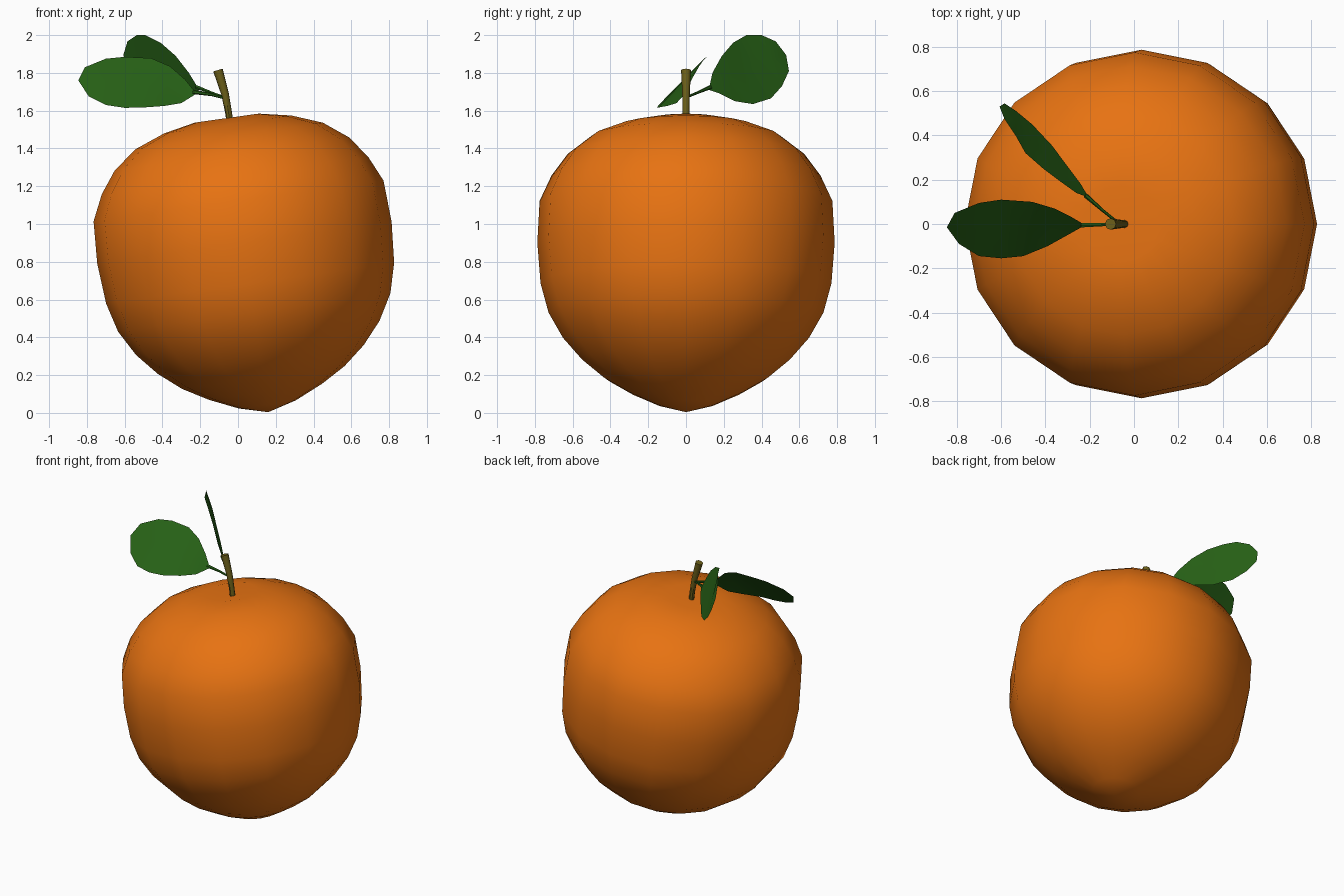
import bpy, bmesh, math
from mathutils import Matrix, Vector

if "Cube" in bpy.data.objects:
    bpy.data.objects.remove(bpy.data.objects["Cube"])


def material(name, rgb):
    m = bpy.data.materials.new(name)
    m.diffuse_color = (*rgb, 1)
    m.use_nodes = True
    m.node_tree.nodes["Principled BSDF"].inputs["Base Color"].default_value = m.diffuse_color
    return m


ORANGE = material("orange_peel", (0.80, 0.17, 0.006))
GREEN = material("leaf_green", (0.02, 0.12, 0.008))
BROWN = material("stem_olive", (0.15, 0.115, 0.01))


def finish(name, bm, mat, angle=60):
    me = bpy.data.meshes.new(name)
    bm.to_mesh(me)
    bm.free()
    ob = bpy.data.objects.new(name, me)
    bpy.context.collection.objects.link(ob)
    me.materials.append(mat)
    bpy.ops.object.select_all(action='DESELECT')
    ob.select_set(True)
    bpy.context.view_layer.objects.active = ob
    bpy.ops.object.shade_smooth_by_angle(angle=math.radians(angle))
    return ob


def skin(bm, rings):
    for a, b in zip(rings, rings[1:]):
        n = len(a)
        for i in range(n):
            j = (i + 1) % n
            bm.faces.new((a[i], a[j], b[j], b[i]))


def fruit(name, profile, bottom, top, foot, tilt, sides=16):
    """Lathe a (radius, height) profile between two poles, then lean it."""
    bm = bmesh.new()
    rings = [[bm.verts.new((r * math.cos(2 * math.pi * i / sides),
                            r * math.sin(2 * math.pi * i / sides), h))
              for i in range(sides)] for r, h in profile]
    skin(bm, rings)
    lo, hi = bm.verts.new((0, 0, bottom)), bm.verts.new((0, 0, top))
    for i in range(sides):
        j = (i + 1) % sides
        bm.faces.new((lo, rings[0][j], rings[0][i]))
        bm.faces.new((hi, rings[-1][i], rings[-1][j]))
    bm.transform(Matrix.Translation(foot) @ Matrix.Rotation(tilt, 4, 'Y'))
    return finish(name, bm, ORANGE)


def tube(name, path, radii, mat, sides=8):
    """Tapered, capped tube along a few points."""
    pts = [Vector(p) for p in path]
    bm = bmesh.new()
    rings = []
    for k, (p, r) in enumerate(zip(pts, radii)):
        d = pts[min(k + 1, len(pts) - 1)] - pts[max(k - 1, 0)]
        q = Vector((0, 0, 1)).rotation_difference(d)
        rings.append([bm.verts.new(p + q @ Vector((
            r * math.cos(2 * math.pi * i / sides),
            r * math.sin(2 * math.pi * i / sides), 0))) for i in range(sides)])
    skin(bm, rings)
    bm.faces.new(rings[0][::-1])
    bm.faces.new(rings[-1])
    return finish(name, bm, mat, 45)


def leaf(name, base, edge_a, edge_b, tip):
    """Blade skinned between two edges with a midrib in between."""
    bm = bmesh.new()
    rows = []
    for a, b in zip(edge_a, edge_b):
        a, b = Vector(a), Vector(b)
        rows.append([bm.verts.new(p) for p in (a, (a + b) / 2, b)])
    for r, s in zip(rows, rows[1:]):
        for k in range(2):
            bm.faces.new((r[k], r[k + 1], s[k + 1], s[k]))
    v0, v1 = bm.verts.new(base), bm.verts.new(tip)
    for k in range(2):
        bm.faces.new((v0, rows[0][k + 1], rows[0][k]))
        bm.faces.new((v1, rows[-1][k], rows[-1][k + 1]))
    return finish(name, bm, GREEN)


# Fruit body, leaning to the left, with a shallow dimple at the stem
fruit("fruit_body",
      [(0.152, 0.041), (0.303, 0.109), (0.434, 0.185), (0.55, 0.281),
       (0.651, 0.397), (0.728, 0.533), (0.77, 0.689), (0.787, 0.906),
       (0.775, 1.129), (0.712, 1.265), (0.626, 1.381), (0.50, 1.477),
       (0.34, 1.538), (0.17, 1.572)],
      0.0, 1.545, (0.16, 0, 0.004), math.radians(-8))

# Stem
tube("stem", [(-0.042, 0, 1.53), (-0.05, 0, 1.59), (-0.068, 0, 1.686),
              (-0.106, 0, 1.815)], [0.018, 0.018, 0.02, 0.026], BROWN)

# Leaf stalks
tube("left_leaf_stalk", [(-0.065, 0, 1.665), (-0.14, -0.003, 1.685),
                         (-0.24, -0.005, 1.70)], [0.007, 0.008, 0.012], GREEN, 6)
tube("back_leaf_stalk", [(-0.065, 0, 1.67), (-0.14, 0.06, 1.695),
                         (-0.22, 0.13, 1.725)], [0.006, 0.007, 0.011], GREEN, 6)

# Leaf blades
leaf("left_leaf", (-0.22, -0.005, 1.69),
     [(-0.30, -0.05, 1.64), (-0.39, -0.10, 1.625), (-0.50, -0.145, 1.617),
      (-0.60, -0.155, 1.615), (-0.70, -0.145, 1.63), (-0.79, -0.09, 1.675)],
     [(-0.28, 0.03, 1.765), (-0.36, 0.07, 1.835), (-0.46, 0.10, 1.878),
      (-0.60, 0.11, 1.885), (-0.70, 0.095, 1.875), (-0.81, 0.05, 1.83)],
     (-0.845, -0.015, 1.76))
leaf("back_leaf", (-0.205, 0.12, 1.71),
     [(-0.26, 0.14, 1.80), (-0.33, 0.19, 1.89), (-0.41, 0.25, 1.96),
      (-0.49, 0.32, 2.0), (-0.535, 0.40, 2.0), (-0.585, 0.475, 1.967)],
     [(-0.24, 0.18, 1.69), (-0.30, 0.26, 1.65), (-0.37, 0.354, 1.635),
      (-0.46, 0.45, 1.665), (-0.53, 0.508, 1.73), (-0.585, 0.545, 1.81)],
     (-0.607, 0.53, 1.895))
